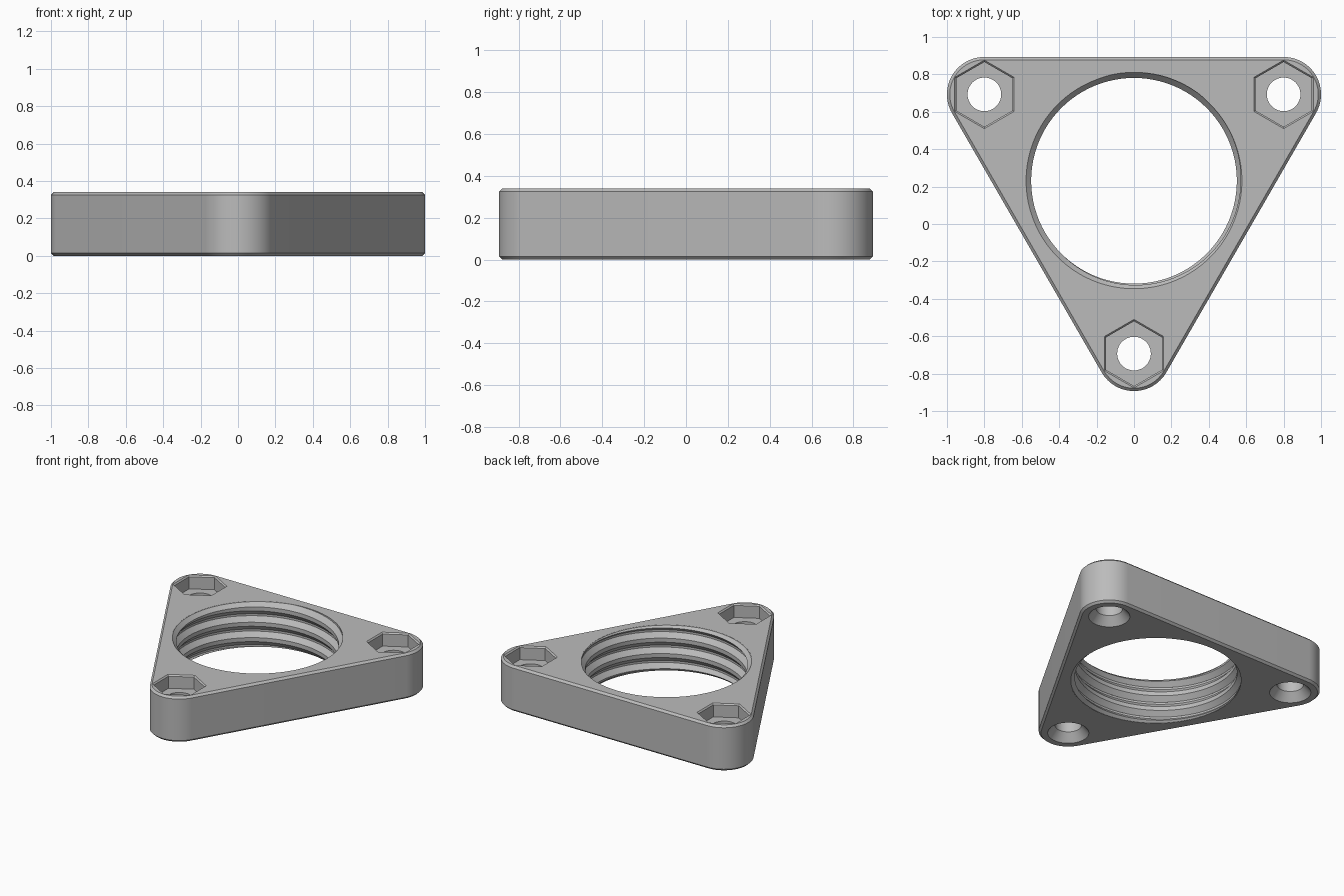
import bpy, bmesh
from math import pi, tau, sin, cos, radians

H = 0.34            # plate thickness
R = 0.20            # corner radius
CH = 0.015          # edge chamfer
CORNERS = [(-0.8, 0.693), (0.0, -0.693), (0.8, 0.693)]   # counter-clockwise
HOLE_Y = 0.231      # centre of the threaded bore
ROOT, CREST, PITCH = 0.58, 0.55, 0.115

cube = bpy.data.objects.get("Cube")
if cube:
    bpy.data.objects.remove(cube, do_unlink=True)

grey = bpy.data.materials.new("mid grey")
grey.use_nodes = True
grey.diffuse_color = (0.5, 0.5, 0.5, 1)
grey.node_tree.nodes["Principled BSDF"].inputs["Base Color"].default_value = (0.5, 0.5, 0.5, 1)


def skin(name, rings, loop=False, wrap=True):
    """Solid through a list of point rings, capped unless the rings form a loop."""
    bm = bmesh.new()
    rows = [[bm.verts.new(p) for p in ring] for ring in rings]
    n = len(rows[0])
    pairs = list(zip(rows, rows[1:])) + ([(rows[-1], rows[0])] if loop else [])
    for a, b in pairs:
        for i in range(n):
            j = (i + 1) % n
            bm.faces.new((a[i], a[j], b[j], b[i]))
    if not loop:
        bm.faces.new(rows[0][::-1])
        bm.faces.new(rows[-1])
    bmesh.ops.recalc_face_normals(bm, faces=bm.faces)
    mesh = bpy.data.meshes.new(name)
    bm.to_mesh(mesh)
    bm.free()
    mesh.materials.append(grey)
    ob = bpy.data.objects.new(name, mesh)
    bpy.context.collection.objects.link(ob)
    return ob


def lathe(name, profile, x, y, sides, loop=False):
    """Turn (radius, z) points around a vertical axis, first vertex towards +y."""
    rings = [[(x + r * cos(pi / 2 + tau * i / sides), y + r * sin(pi / 2 + tau * i / sides), z)
              for i in range(sides)] for r, z in profile]
    return skin(name, rings, loop)


def boolean(target, tool, operation):
    tool.hide_render = True
    mod = target.modifiers.new("cut", "BOOLEAN")
    mod.operation, mod.solver, mod.object = operation, "EXACT", tool
    bpy.context.view_layer.objects.active = target
    bpy.ops.object.modifier_apply(modifier=mod.name)
    bpy.data.objects.remove(tool, do_unlink=True)


def outline(radius, z, steps=32):
    """Rounded triangle: one 120 degree arc around each corner."""
    pts = []
    for k, (x, y) in enumerate(CORNERS):
        start = radians(90 + 120 * k)
        for i in range(steps + 1):
            a = start + tau / 3 * i / steps
            pts.append((x + radius * cos(a), y + radius * sin(a), z))
    return pts


# Chamfered triangular plate
plate = skin("triangular_plate", [outline(R - CH, 0), outline(R, CH),
                                  outline(R, H - CH), outline(R - CH, H)])

# Central bore
boolean(plate, lathe("bore_cutter", [(ROOT, -0.1), (ROOT, H + 0.1)], 0, HOLE_Y, 128), "DIFFERENCE")

# Bolt holes with a countersink below and a hexagonal nut pocket above
for x, y in CORNERS:
    boolean(plate, lathe("bolt_cutter", [(0.15, -0.012), (0.09, 0.06), (0.09, H + 0.1)], x, y, 48),
            "DIFFERENCE")
    boolean(plate, lathe("nut_cutter", [(0.173, H - 0.1), (0.173, H - 0.01), (0.193, H + 0.01)], x, y, 6),
            "DIFFERENCE")

# Helical thread ridge lining the bore
section = [(ROOT + 0.01, -0.05), (ROOT, -0.05), (CREST, -0.015),
           (CREST, 0.015), (ROOT, 0.05), (ROOT + 0.01, 0.05)]
per_turn = 96
rings = []
for i in range(-2 * per_turn, 5 * per_turn):
    a = tau * i / per_turn
    z0 = 0.07 + PITCH * (i / per_turn - 135 / 360)
    rings.append([(r * cos(a), HOLE_Y + r * sin(a), z0 + z) for r, z in section])
thread = skin("thread", rings)

# Trim the thread to the plate with a lead-in chamfer at both ends
lip, e = ROOT - 0.003, 0.001
trim = [(0.61, e), (lip, e), (lip - 0.04, 0.04), (lip - 0.04, H - 0.04), (lip, H - e), (0.61, H - e)]
boolean(thread, lathe("thread_trim", trim, 0, HOLE_Y, 128, loop=True), "INTERSECT")

# Smooth round walls, sharp edges
for ob in (plate, thread):
    bpy.ops.object.select_all(action="DESELECT")
    ob.select_set(True)
    bpy.context.view_layer.objects.active = ob
    bpy.ops.object.shade_smooth_by_angle(angle=radians(25))
